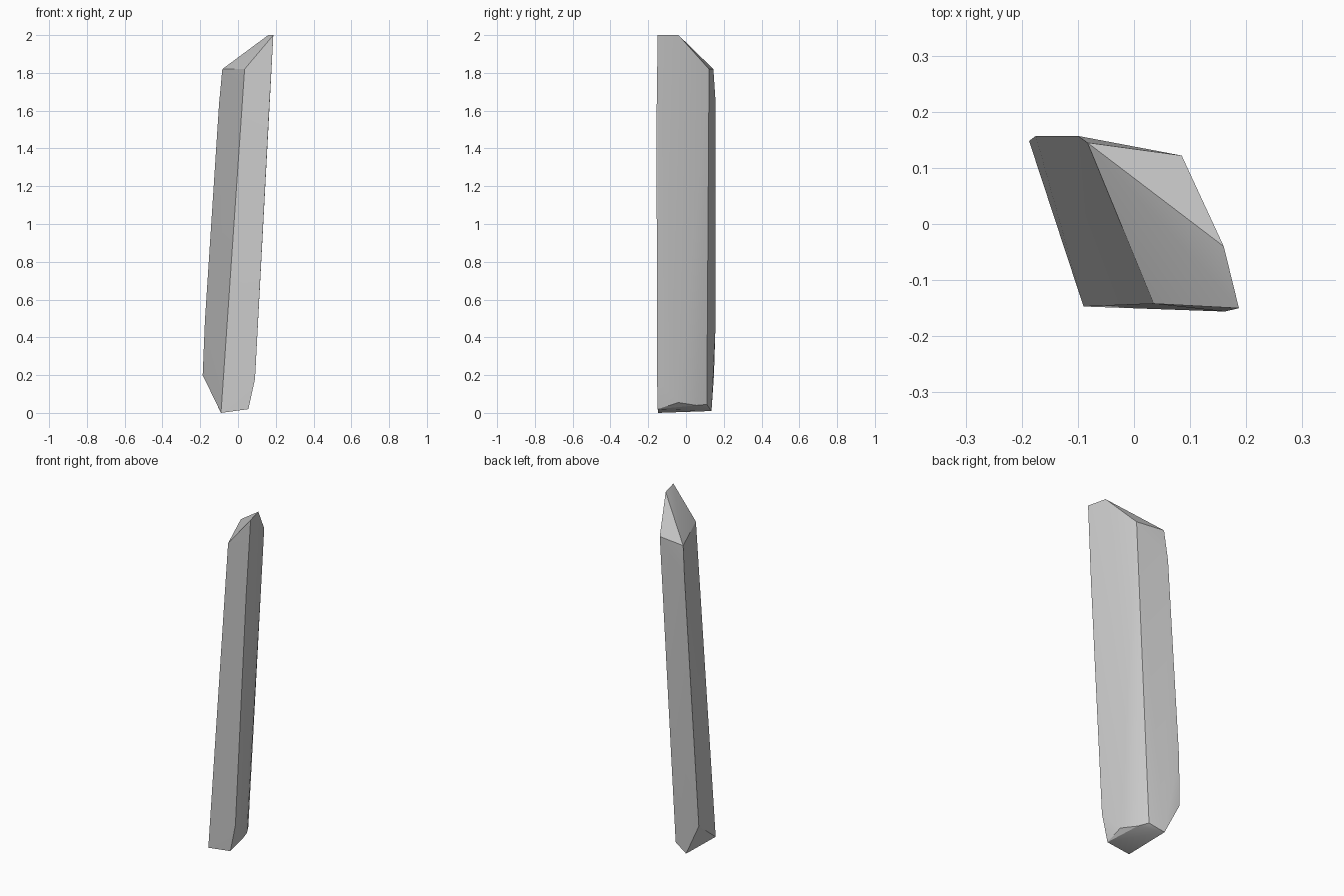
import bpy, bmesh, math

if "Cube" in bpy.data.objects:
    bpy.data.objects.remove(bpy.data.objects["Cube"])

# Corner rings of the leaning shard, from foot to tip
foot = [(-0.09, -0.147, 0.0), (0.055, -0.15, 0.02), (0.06, -0.04, 0.055),
        (0.02, 0.055, 0.04), (-0.01, 0.11, 0.045), (-0.095, 0.135, 0.01)]
lower = [(-0.187, 0.148, 0.2), (0.09, -0.153, 0.18), (-0.175, 0.157, 0.49)]
upper = [(-0.10, 0.157, 1.64), (0.162, -0.156, 1.55)]
shoulder = [(-0.083, 0.145, 1.82), (0.035, -0.142, 1.82), (0.085, 0.122, 1.82)]
tip = [(0.187, -0.15, 2.0), (0.16, -0.04, 2.0)]

# Convex faceted body wrapped around the corners
bm = bmesh.new()
for p in foot + lower + upper + shoulder + tip:
    bm.verts.new(p)
hull = bmesh.ops.convex_hull(bm, input=bm.verts[:])
loose = {g for g in hull["geom_interior"] if isinstance(g, bmesh.types.BMVert)}
bmesh.ops.delete(bm, geom=list(loose), context='VERTS')
bmesh.ops.recalc_face_normals(bm, faces=bm.faces[:])

mesh = bpy.data.meshes.new("crystal_shard")
bm.to_mesh(mesh)
bm.free()
shard = bpy.data.objects.new("crystal_shard", mesh)
bpy.context.collection.objects.link(shard)

# Soften only the nearly flat joins within each facet
bpy.context.view_layer.objects.active = shard
shard.select_set(True)
bpy.ops.object.shade_smooth_by_angle(angle=math.radians(15))
